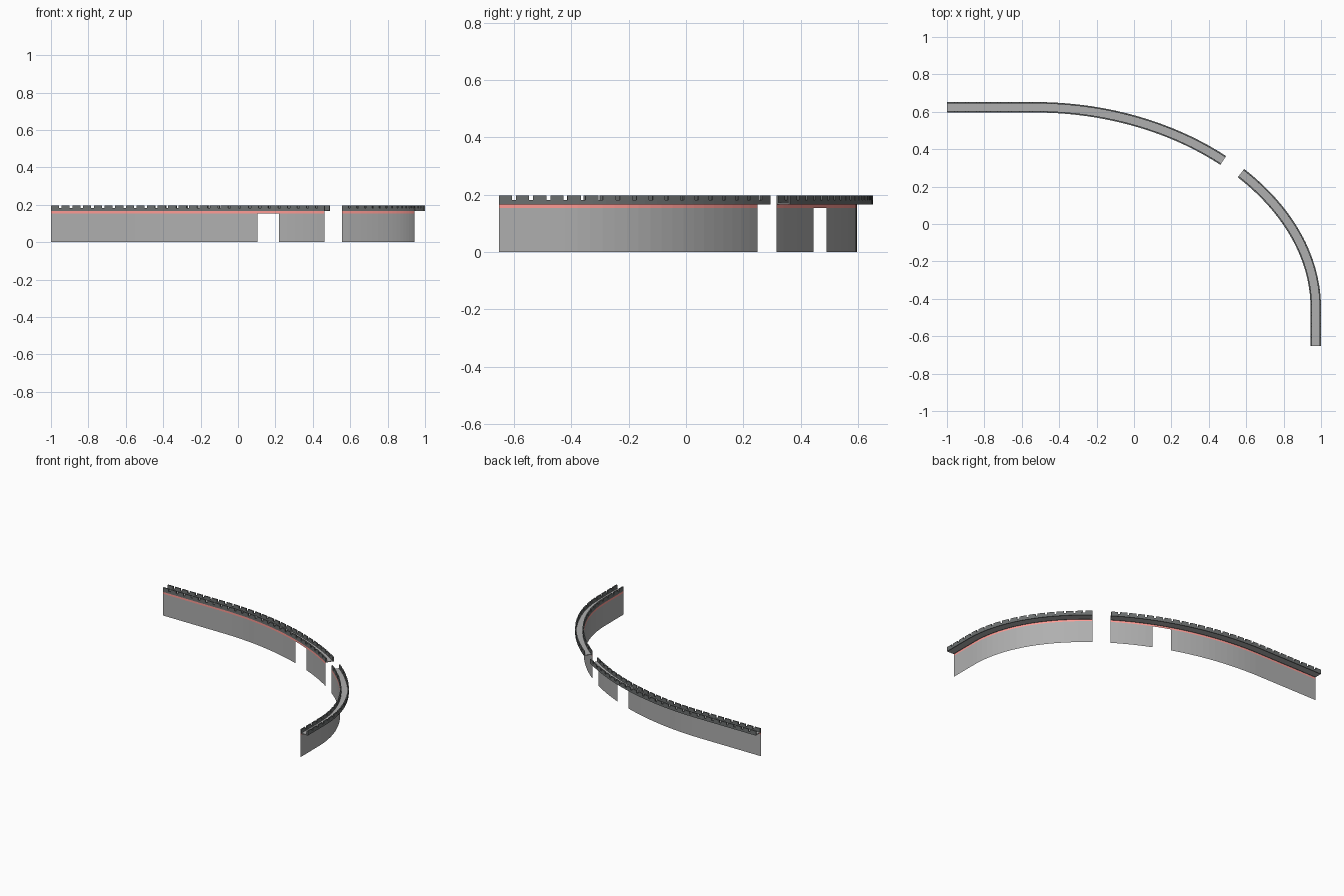
import bpy, bmesh
from mathutils import Vector
from mathutils.geometry import interpolate_bezier

if "Cube" in bpy.data.objects:
    bpy.data.objects.remove(bpy.data.objects["Cube"])

HW = 0.028                       # half width of the walkway
CX, CY, KX, KY, K = 0.972, 0.624, -0.53, -0.45, 0.543

# Centre line: straight run, quarter bend, straight run
bend = interpolate_bezier(Vector((KX, CY, 0)),
                          Vector((KX + K * (CX - KX), CY, 0)),
                          Vector((CX, KY + K * (CY - KY), 0)),
                          Vector((CX, KY, 0)), 400)
line = [Vector((-1, CY, 0))] + list(bend) + [Vector((CX, -0.652, 0))]
dist = [0.0]
for a, b in zip(line, line[1:]):
    dist.append(dist[-1] + (b - a).length)
END = dist[-1]


def at(s, off):
    """Point on the path at length s, shifted outward by off."""
    i = 0
    while i < len(dist) - 2 and dist[i + 1] < s:
        i += 1
    a, b = line[i], line[i + 1]
    t = (b - a).normalized()
    return a + t * (s - dist[i]) + Vector((-t.y, t.x, 0)) * off


def s_at(x, off):
    """Path length where the shifted path reaches x."""
    lo, hi = 0.0, END - 0.3
    for _ in range(30):
        m = (lo + hi) / 2
        if at(m, off).x < x:
            lo = m
        else:
            hi = m
    return lo


def sweep(bm, prof, s0, s1, closed=True, step=0.045):
    """Sweep an (offset, z) profile along the path from s0 to s1."""
    n = max(1, round((s1 - s0) / step))
    rings = []
    for i in range(n + 1):
        s = s0 + (s1 - s0) * i / n
        rings.append([bm.verts.new(at(s, o) + Vector((0, 0, z))) for o, z in prof])
    m = len(prof)
    for r, q in zip(rings, rings[1:]):
        for j in range(m if closed else m - 1):
            k = (j + 1) % m
            bm.faces.new((r[j], q[j], q[k], r[k]))
    if closed:
        bm.faces.new(rings[0])
        bm.faces.new(rings[-1][::-1])


def box(o0, o1, z0, z1):
    return [(o0, z0), (o1, z0), (o1, z1), (o0, z1)]


def paint(name, color):
    mat = bpy.data.materials.new(name)
    mat.diffuse_color = color
    mat.use_nodes = True
    mat.node_tree.nodes["Principled BSDF"].inputs["Base Color"].default_value = mat.diffuse_color
    return mat


def finish(bm, name, mat):
    bmesh.ops.recalc_face_normals(bm, faces=bm.faces)
    me = bpy.data.meshes.new(name)
    bm.to_mesh(me)
    bm.free()
    me.materials.append(mat)
    bpy.context.collection.objects.link(bpy.data.objects.new(name, me))


STONE = paint("stone", (0.43, 0.43, 0.43, 1))
DARK = paint("dark_stone", (0.15, 0.16, 0.16, 1))
RED = paint("red", (1.0, 0.33, 0.3, 1))

sections = {"long": (0.0, s_at(0.477, 0)), "short": (s_at(0.572, 0), END)}
gate = (s_at(0.105, -HW), s_at(0.22, -HW))
T = 0.008                        # parapet thickness

for name, (s0, s1) in sections.items():
    # Thin wall under the inner edge, with a gateway in the long section
    bm = bmesh.new()
    runs = [(s0, gate[0]), (gate[1], s1)] if name == "long" else [(s0, s1)]
    for a, b in runs:
        sweep(bm, [(-HW, 0), (-HW, 0.153)], a, b, closed=False)
    finish(bm, name + "_wall", STONE)

    # Red band along the wall top
    bm = bmesh.new()
    sweep(bm, [(-HW, 0.153), (-HW, 0.166)], s0, s1, closed=False)
    finish(bm, name + "_red_band", RED)

    # Walkway floor between the parapets
    bm = bmesh.new()
    sweep(bm, box(-HW + T, HW - T, 0.166, 0.171), s0, s1)
    finish(bm, name + "_walkway", STONE)

    # Low parapets on both edges, topped with merlons
    bm = bmesh.new()
    n = round((s1 - s0 + 0.014) / 0.058)
    pitch = (s1 - s0 + 0.014) / n
    for o in (-HW, HW - T):
        sweep(bm, box(o, o + T, 0.166, 0.182), s0, s1)
        for i in range(n):
            a = s0 + i * pitch
            sweep(bm, box(o, o + T, 0.182, 0.197), a, a + pitch - 0.014)
    finish(bm, name + "_parapets", DARK)
